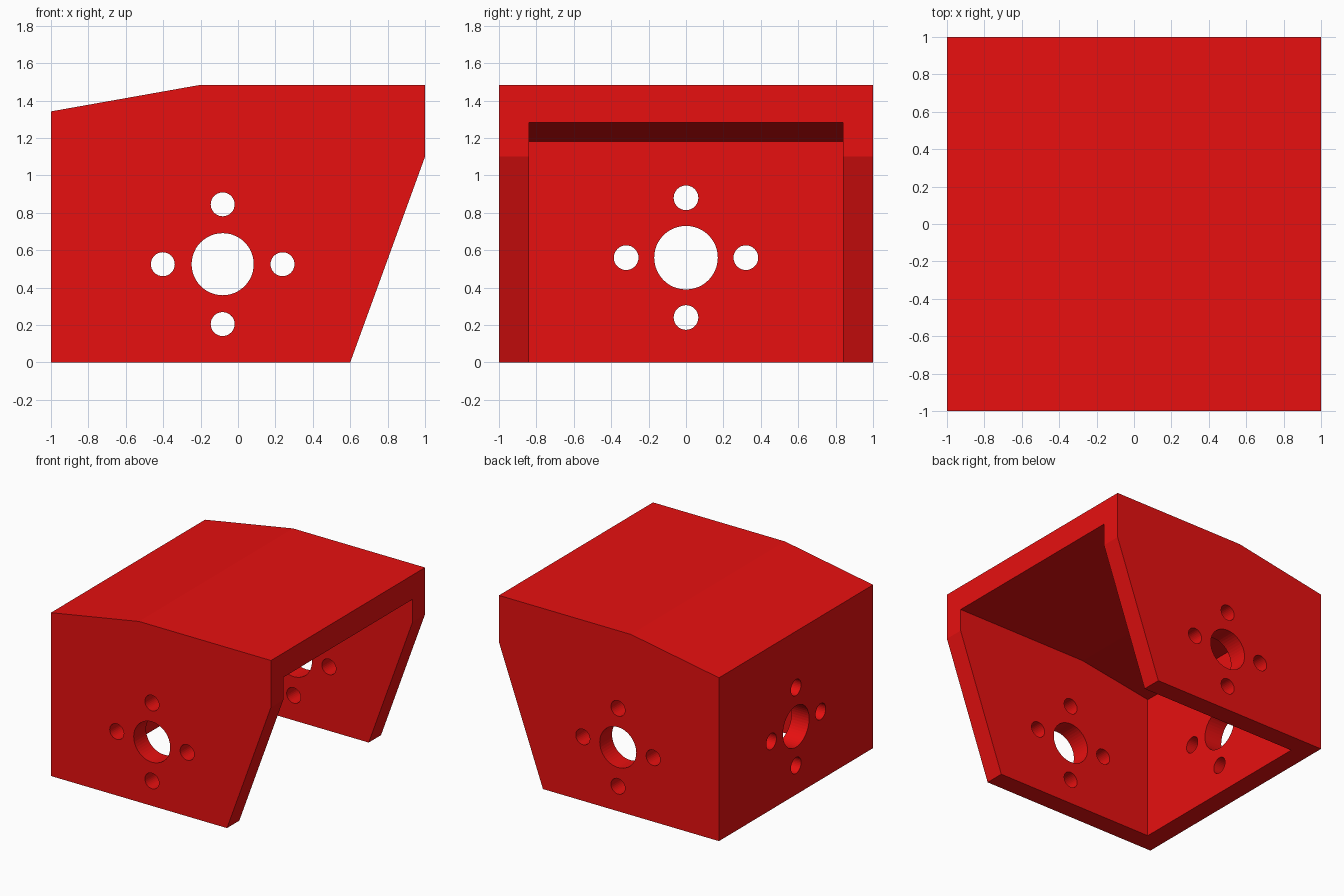
import bpy, bmesh
from math import radians
from mathutils import Matrix, Vector

if "Cube" in bpy.data.objects:
    bpy.data.objects.remove(bpy.data.objects["Cube"])


def make_object(name, bm):
    bmesh.ops.recalc_face_normals(bm, faces=bm.faces)
    mesh = bpy.data.meshes.new(name)
    bm.to_mesh(mesh)
    bm.free()
    obj = bpy.data.objects.new(name, mesh)
    bpy.context.collection.objects.link(obj)
    return obj


def extruded(name, profile, half_width):
    """Extrude an x-z profile symmetrically along y."""
    bm = bmesh.new()
    face = bm.faces.new([bm.verts.new((x, -half_width, z)) for x, z in profile])
    new = bmesh.ops.extrude_face_region(bm, geom=[face])["geom"]
    bmesh.ops.translate(bm, vec=(0, 2 * half_width, 0),
                        verts=[v for v in new if isinstance(v, bmesh.types.BMVert)])
    return make_object(name, bm)


def bolt_pattern(bm, centre, across, axis, length, big_r, small_r, spacing=0.32):
    """Large bore with four screw holes around it, drilled along an axis."""
    rot = Matrix.Rotation(radians(90), 4, axis)
    up = Vector((0, 0, spacing))
    side = Vector(across) * spacing
    holes = [(Vector(), big_r, 48)]
    holes += [(o, small_r, 32) for o in (up, -up, side, -side)]
    for offset, r, n in holes:
        bmesh.ops.create_cone(bm, cap_ends=True, segments=n, radius1=r, radius2=r,
                              depth=length,
                              matrix=Matrix.Translation(Vector(centre) + offset) @ rot)


def cut(obj, cutter):
    mod = obj.modifiers.new("cut", 'BOOLEAN')
    mod.operation = 'DIFFERENCE'
    mod.solver = 'EXACT'
    mod.object = cutter
    bpy.context.view_layer.update()
    deps = bpy.context.evaluated_depsgraph_get()
    mesh = bpy.data.meshes.new_from_object(obj.evaluated_get(deps))
    obj.modifiers.clear()
    obj.data = mesh
    bpy.data.objects.remove(cutter)


# Outer housing shell
housing = extruded("motor_housing", [(-1, 0), (0.6, 0), (1, 1.1), (1, 1.484),
                                     (-0.2, 1.484), (-1, 1.342)], 1)

# Cavity, open at the bottom and the right end
cut(housing, extruded("cavity_cutter", [(-0.84, -0.2), (1.2, -0.2), (1.2, 1.284),
                                        (-0.2, 1.284), (-0.84, 1.182)], 0.84))

# Mounting holes through both side walls and the end wall
bm = bmesh.new()
bolt_pattern(bm, (-0.082, 0, 0.525), (1, 0, 0), 'X', 2.4, 0.166, 0.064)
bolt_pattern(bm, (-0.92, 0, 0.56), (0, 1, 0), 'Y', 0.4, 0.17, 0.066)
cut(housing, make_object("hole_cutter", bm))

# Red finish
red = bpy.data.materials.new("red")
red.diffuse_color = (0.8, 0.005, 0.005, 1)
red.use_nodes = True
red.node_tree.nodes["Principled BSDF"].inputs["Base Color"].default_value = red.diffuse_color
housing.data.materials.clear()
housing.data.materials.append(red)
